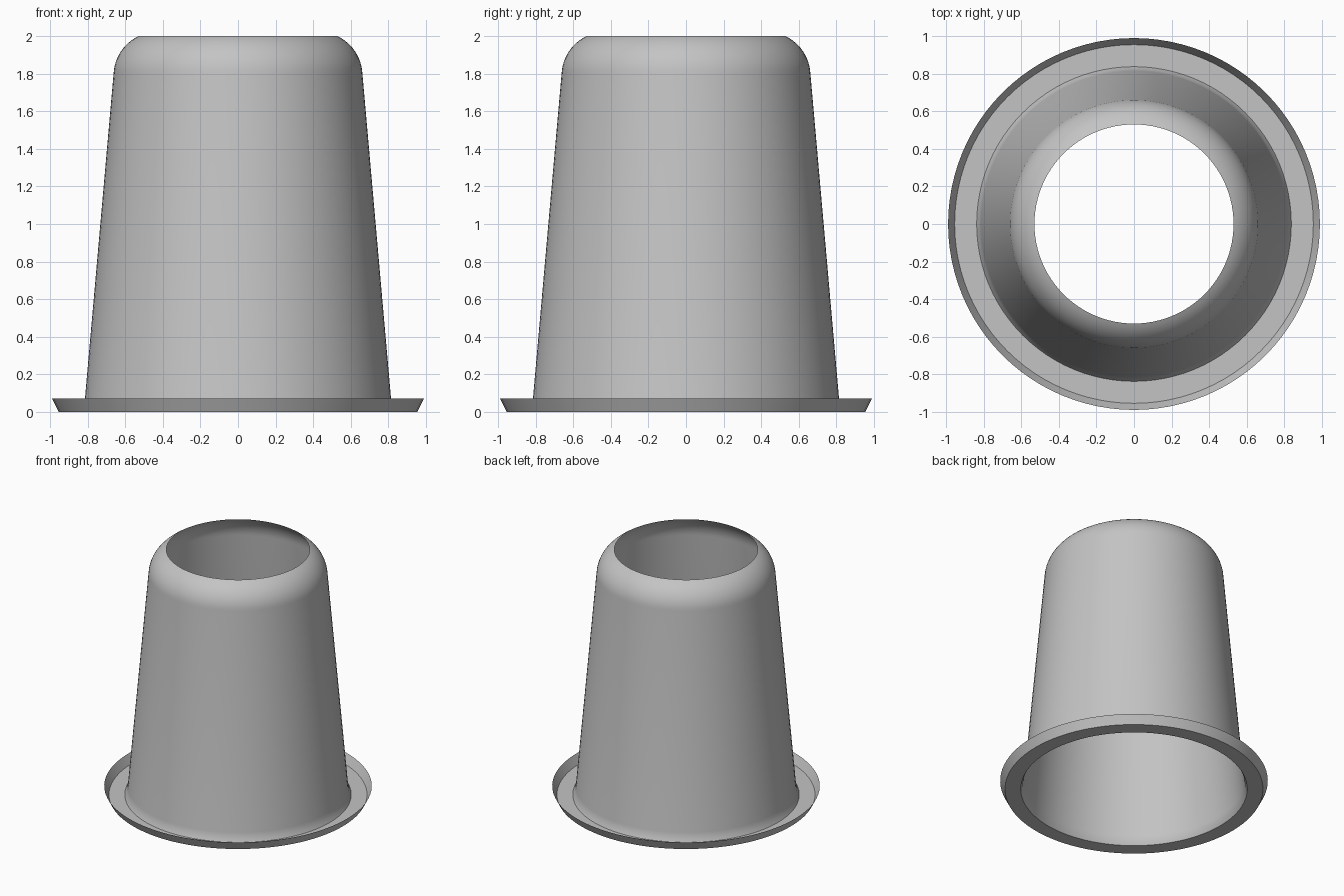
import bpy
import bmesh
import math

SIDES = 96

old = bpy.data.objects.get("Cube")
if old:
    bpy.data.objects.remove(old, do_unlink=True)

grey = bpy.data.materials.new("plain grey")
grey.use_nodes = True
colour = (0.55, 0.55, 0.55, 1)
grey.diffuse_color = colour
grey.node_tree.nodes["Principled BSDF"].inputs["Base Color"].default_value = colour


def lathe(name, profile):
    """Spin an open (radius, height) profile around z into a thin shell."""
    bm = bmesh.new()
    rings = []
    for r, z in profile:
        angles = [2 * math.pi * i / SIDES for i in range(SIDES)]
        rings.append([bm.verts.new((r * math.cos(a), r * math.sin(a), z)) for a in angles])
    for low, high in zip(rings, rings[1:]):
        for i in range(SIDES):
            j = (i + 1) % SIDES
            bm.faces.new((low[i], low[j], high[j], high[i]))
    mesh = bpy.data.meshes.new(name)
    bm.to_mesh(mesh)
    bm.free()
    mesh.materials.append(grey)
    obj = bpy.data.objects.new(name, mesh)
    bpy.context.collection.objects.link(obj)
    bpy.ops.object.select_all(action="DESELECT")
    obj.select_set(True)
    bpy.context.view_layer.objects.active = obj
    bpy.ops.object.shade_smooth_by_angle(angle=math.radians(30))
    return obj


# Tapered sleeve: flared foot, straight wall, rounded shoulder, open top
foot = [(0.838, 0), (0.823, 0.03), (0.815, 0.07)]
shoulder = []
for k in range(13):
    a = math.radians(4 + 60.5 * k / 12)
    shoulder.append((0.43 + 0.2326 * math.cos(a), 1.79 + 0.2326 * math.sin(a)))
lathe("tapered_sleeve", foot + shoulder)

# Base flange: flat ring with a turned-up outer lip, facing up and inward
lathe("base_flange", [(0.99, 0.07), (0.955, 0), (0.838, 0)])
